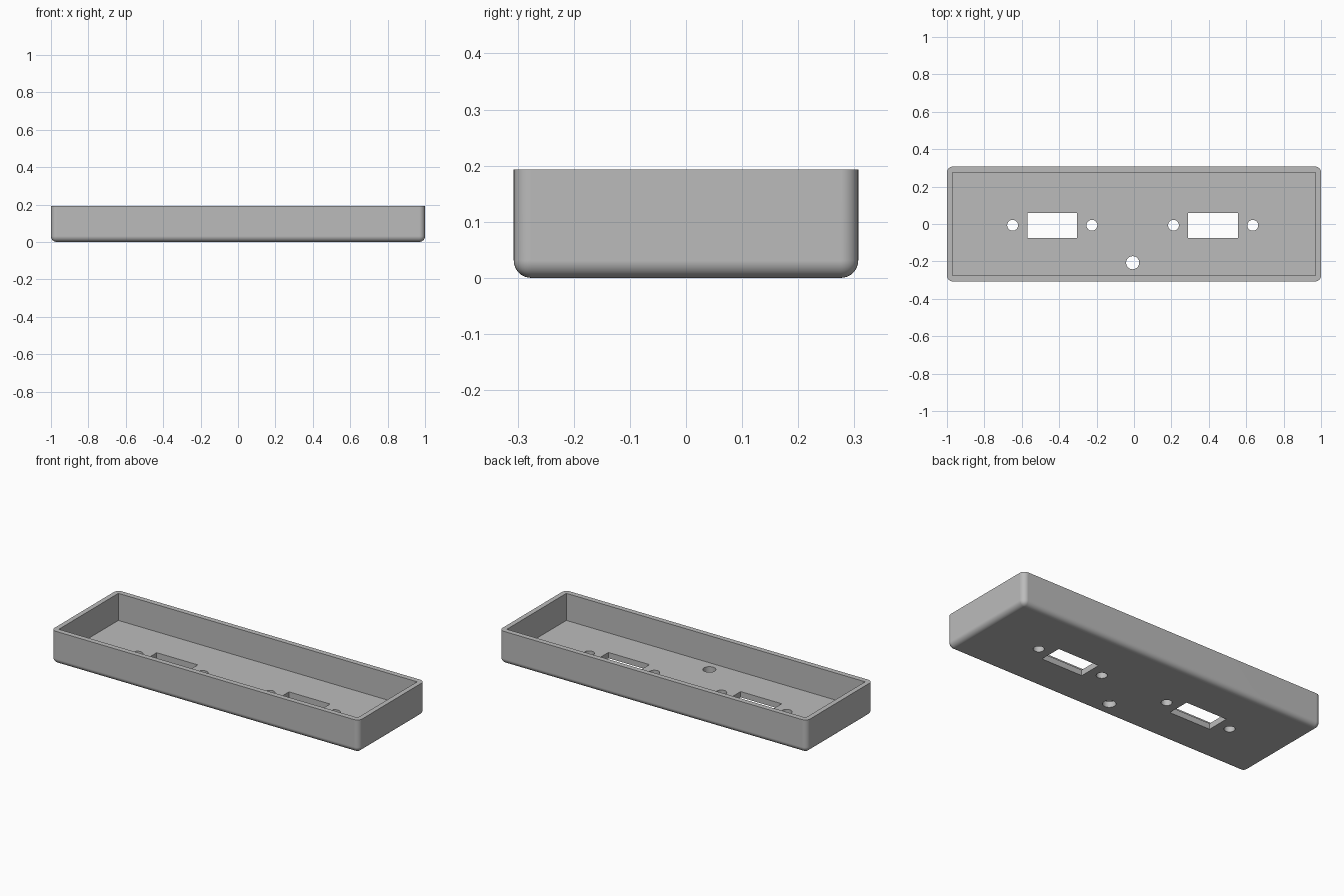
import bpy
import bmesh
import math
from mathutils import Matrix

if "Cube" in bpy.data.objects:
    bpy.data.objects.remove(bpy.data.objects["Cube"])

LENGTH, WIDTH, HEIGHT = 2.0, 0.614, 0.193
WALL = 0.031
FLOOR = 0.034

grey = bpy.data.materials.new("plain grey")
grey.use_nodes = True
colour = (0.5, 0.5, 0.5, 1)
grey.diffuse_color = colour
grey.node_tree.nodes["Principled BSDF"].inputs["Base Color"].default_value = colour


def finish(bm, name):
    mesh = bpy.data.meshes.new(name)
    bm.to_mesh(mesh)
    bm.free()
    mesh.materials.append(grey)
    obj = bpy.data.objects.new(name, mesh)
    bpy.context.collection.objects.link(obj)
    return obj


def add_box(bm, size, centre):
    matrix = Matrix.Translation(centre) @ Matrix.Diagonal((*size, 1))
    return bmesh.ops.create_cube(bm, size=1, matrix=matrix)


def add_drill(bm, radius, x, y):
    bmesh.ops.create_cone(bm, cap_ends=True, segments=32, radius1=radius, radius2=radius,
                          depth=0.2, matrix=Matrix.Translation((x, y, 0)))


# Tray body: every edge rounded except the flat top rim
bm = bmesh.new()
add_box(bm, (LENGTH, WIDTH, HEIGHT), (0, 0, HEIGHT / 2))
rounded = [e for e in bm.edges if min(v.co.z for v in e.verts) < HEIGHT / 2]
bmesh.ops.bevel(bm, geom=rounded, offset=WALL, segments=8, profile=0.5, affect='EDGES')
tray = finish(bm, "tray")

# Square-cornered cavity
bm = bmesh.new()
add_box(bm, (LENGTH - 2 * WALL + 0.004, WIDTH - 2 * WALL, HEIGHT), (0, 0, FLOOR + HEIGHT / 2))
cavity = finish(bm, "cavity_cutter")

# Two connector windows, each between a pair of screw holes, and one cable hole
bm = bmesh.new()
OFFSET = -0.007
for side in (-1, 1):
    x = OFFSET + side * 0.43
    add_box(bm, (0.267, 0.134, 0.2), (x, OFFSET, 0))
    for end in (-1, 1):
        add_drill(bm, 0.029, x + end * 0.212, OFFSET)
add_drill(bm, 0.035, OFFSET, -0.207)
openings = finish(bm, "opening_cutter")

# Cut the tray
for cutter in (cavity, openings):
    cut = tray.modifiers.new(cutter.name, 'BOOLEAN')
    cut.operation = 'DIFFERENCE'
    cut.solver = 'EXACT'
    cut.object = cutter
bpy.context.view_layer.update()
cut_mesh = bpy.data.meshes.new_from_object(
    tray.evaluated_get(bpy.context.evaluated_depsgraph_get()))
tray.modifiers.clear()
tray.data = cut_mesh
for cutter in (cavity, openings):
    bpy.data.objects.remove(cutter)

# Smooth fillets with crisp rims and flat panels
bpy.ops.object.select_all(action='DESELECT')
tray.select_set(True)
bpy.context.view_layer.objects.active = tray
bpy.ops.object.shade_smooth_by_angle(angle=math.radians(30))
weighted = tray.modifiers.new("flat_panels", 'WEIGHTED_NORMAL')
weighted.keep_sharp = True
